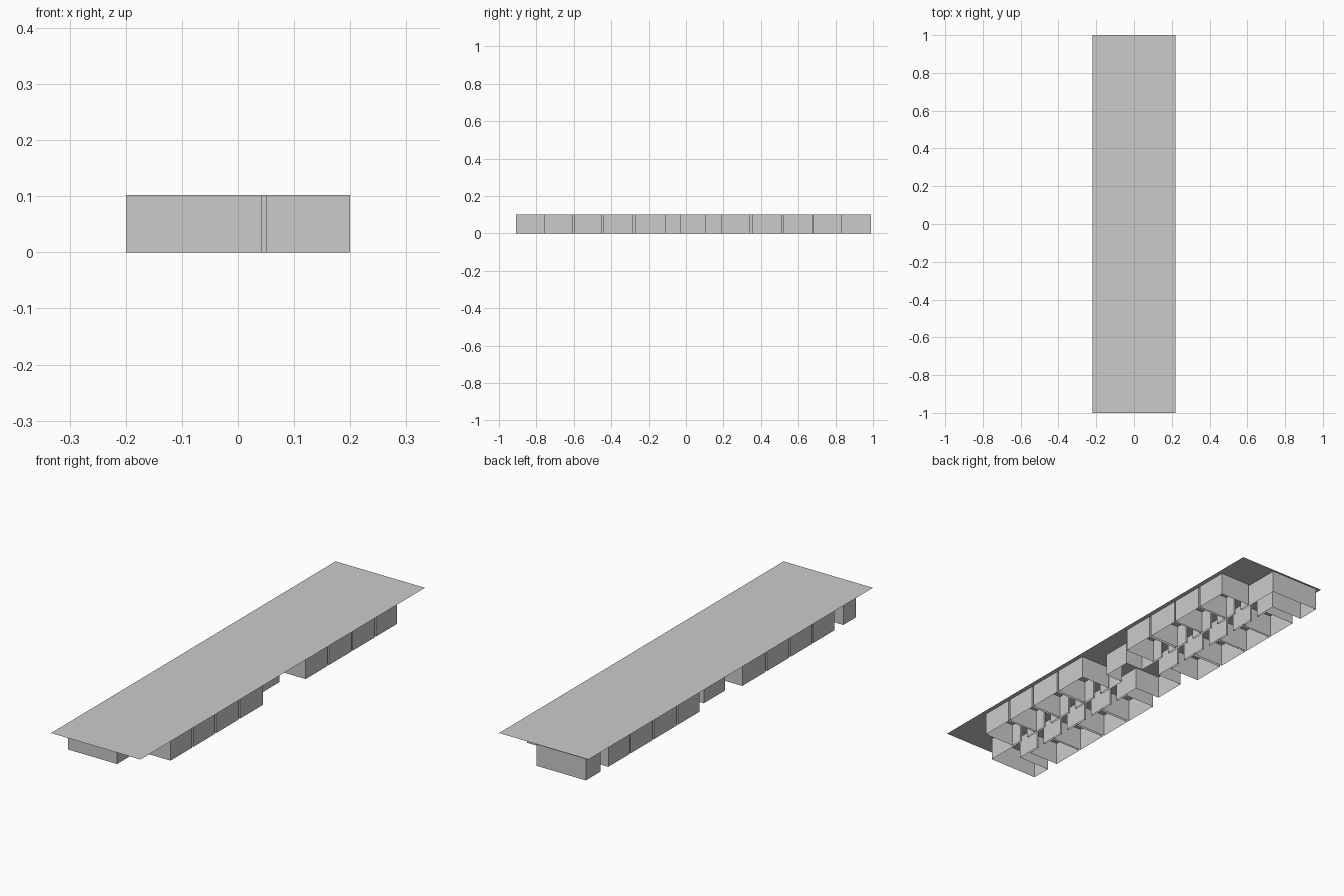
import bpy

if "Cube" in bpy.data.objects:
    bpy.data.objects.remove(bpy.data.objects["Cube"])

H = 0.102     # wall height
C = 0.042     # corridor half width
INNER = 0.05  # room wall next to the corridor
OUTER = 0.2   # outer room wall
DOOR = 0.022  # half door width

mat = bpy.data.materials.new("plain_grey")
mat.diffuse_color = (0.6, 0.6, 0.6, 1)
mat.use_nodes = True
mat.node_tree.nodes["Principled BSDF"].inputs["Base Color"].default_value = mat.diffuse_color


def add_mesh(name, verts, faces):
    me = bpy.data.meshes.new(name)
    me.from_pydata(verts, [], faces)
    me.materials.append(mat)
    ob = bpy.data.objects.new(name, me)
    bpy.context.collection.objects.link(ob)
    return ob


def walls(name, paths):
    """Raise thin upright walls along open 2D paths."""
    verts, faces = [], []
    for path in paths:
        for a, b in zip(path, path[1:]):
            n = len(verts)
            verts += [(*a, 0), (*b, 0), (*b, H), (*a, H)]
            faces.append((n, n + 1, n + 2, n + 3))
    add_mesh(name, verts, faces)


# Flat ceiling over everything
add_mesh("ceiling", [(-.22, -1, H), (.22, -1, H), (.22, 1, H), (-.22, 1, H)],
         [(0, 1, 2, 3)])

# Two rows of rooms, each open to the corridor through a short doorway
rooms = [(-.76, -.608), (-.60, -.45), (-.44, -.283), (-.272, -.11),
         (.19, .342), (.354, .512), (.52, .675), (.683, .832)]
for side, label in ((1, "right"), (-1, "left")):
    for i, (y0, y1) in enumerate(rooms):
        m = (y0 + y1) / 2
        path = [(C, m - DOOR), (INNER, m - DOOR), (INNER, y0), (OUTER, y0),
                (OUTER, y1), (INNER, y1), (INNER, m + DOOR), (C, m + DOOR)]
        walls(f"{label}_room_{i + 1}", [[(side * x, y) for x, y in path]])


# Corridor walls, broken at each door
def corridor_runs(x, start, end):
    runs, y = [], start
    for y0, y1 in rooms:
        m = (y0 + y1) / 2
        if start < m < end:
            runs.append([(x, y), (x, m - DOOR)])
            y = m + DOOR
    runs.append([(x, y), (x, end)])
    return runs


walls("right_corridor_wall", corridor_runs(C, -.91, -.03) + corridor_runs(C, .105, .99))
walls("left_corridor_wall", corridor_runs(-C, -.82, -.035) + corridor_runs(-C, .115, .885))

# Halls turning off at the ends, and alcoves in the middle
walls("front_hall", [[(C, -.91), (-.2, -.91), (-.2, -.82), (-C, -.82)]])
walls("back_hall", [[(C, .99), (-.2, .99), (-.2, .885), (-C, .885)]])
walls("right_alcove", [[(C, -.03), (.13, -.03), (.13, .105), (C, .105)]])
walls("left_alcove", [[(-C, -.035), (-.168, -.035), (-.168, .115), (-C, .115)]])
